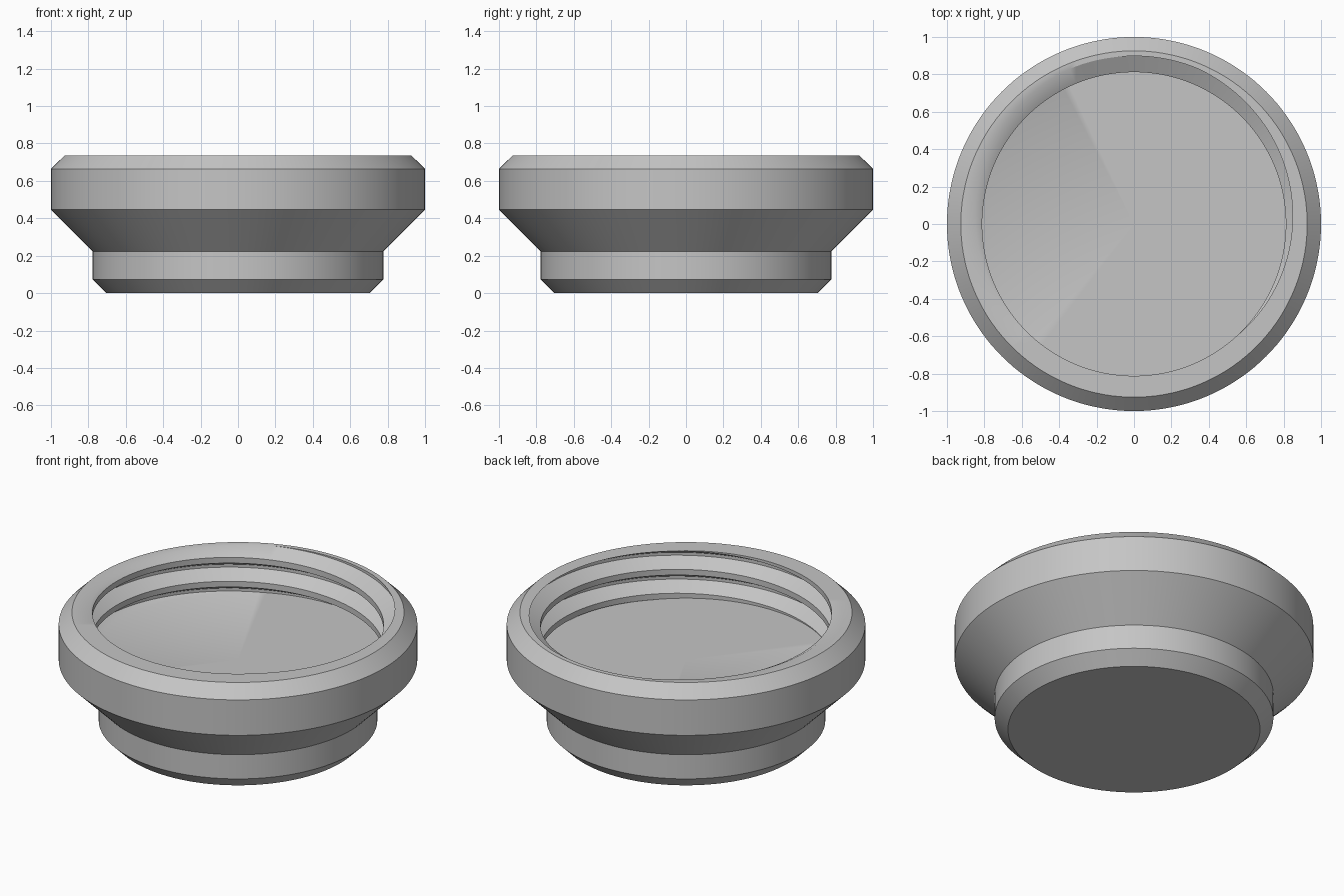
import bpy, bmesh, math

if "Cube" in bpy.data.objects:
    bpy.data.objects.remove(bpy.data.objects["Cube"])

SIDES = 144
TOP, FLOOR = 0.737, 0.445           # rim height and recess floor height
MINOR, MAJOR, PITCH = 0.812, 0.898, 0.147
ROOT, CREST = 0.009, 0.056          # half widths of the groove bottom and groove mouth

# Outer silhouette from bottom centre up to the rim (radius, height)
OUTER = [(0, 0), (0.703, 0), (0.777, 0.074), (0.777, 0.223), (1, 0.446),
         (1, 0.664), (0.926, TOP)]


def thread_radius(dz):
    """Radius of the threaded wall at height dz from the groove centre."""
    d = abs((dz + PITCH / 2) % PITCH - PITCH / 2)
    t = min(max((d - ROOT) / (CREST - ROOT), 0), 1)
    return MAJOR + (MINOR - MAJOR) * t


def thread_column(angle):
    """Threaded wall section at one angle, from rim down to floor."""
    centre = TOP + PITCH * (angle - math.pi / 2) / (2 * math.pi)
    heights = [TOP]
    for turn in range(2, -5, -1):
        for off in (CREST, ROOT, -ROOT, -CREST):
            heights.append(min(max(centre + turn * PITCH + off, FLOOR), TOP))
    heights.append(FLOOR)
    return [(thread_radius(z - centre), z) for z in heights]


# Threaded cap body: one section swept around the axis
bm = bmesh.new()
columns = []
for i in range(SIDES + 1):
    a = 2 * math.pi * i / SIDES
    section = OUTER + thread_column(a) + [(0, FLOOR)]
    columns.append([bm.verts.new((r * math.cos(a), r * math.sin(a), z)) for r, z in section])
for c, d in zip(columns, columns[1:]):
    for j in range(len(c) - 1):
        bm.faces.new((c[j], d[j], d[j + 1], c[j + 1]))
bmesh.ops.remove_doubles(bm, verts=bm.verts, dist=1e-5)
bmesh.ops.dissolve_degenerate(bm, edges=bm.edges, dist=1e-5)
bmesh.ops.recalc_face_normals(bm, faces=bm.faces)

mesh = bpy.data.meshes.new("threaded_cap")
bm.to_mesh(mesh)
bm.free()
cap = bpy.data.objects.new("threaded_cap", mesh)
bpy.context.collection.objects.link(cap)

# Plain grey material
grey = bpy.data.materials.new("light grey")
grey.diffuse_color = (0.56, 0.56, 0.56, 1)
grey.use_nodes = True
grey.node_tree.nodes["Principled BSDF"].inputs["Base Color"].default_value = grey.diffuse_color
mesh.materials.append(grey)

# Smooth round walls, crisp chamfers and thread edges
bpy.context.view_layer.objects.active = cap
cap.select_set(True)
bpy.ops.object.shade_smooth_by_angle(angle=math.radians(30))
